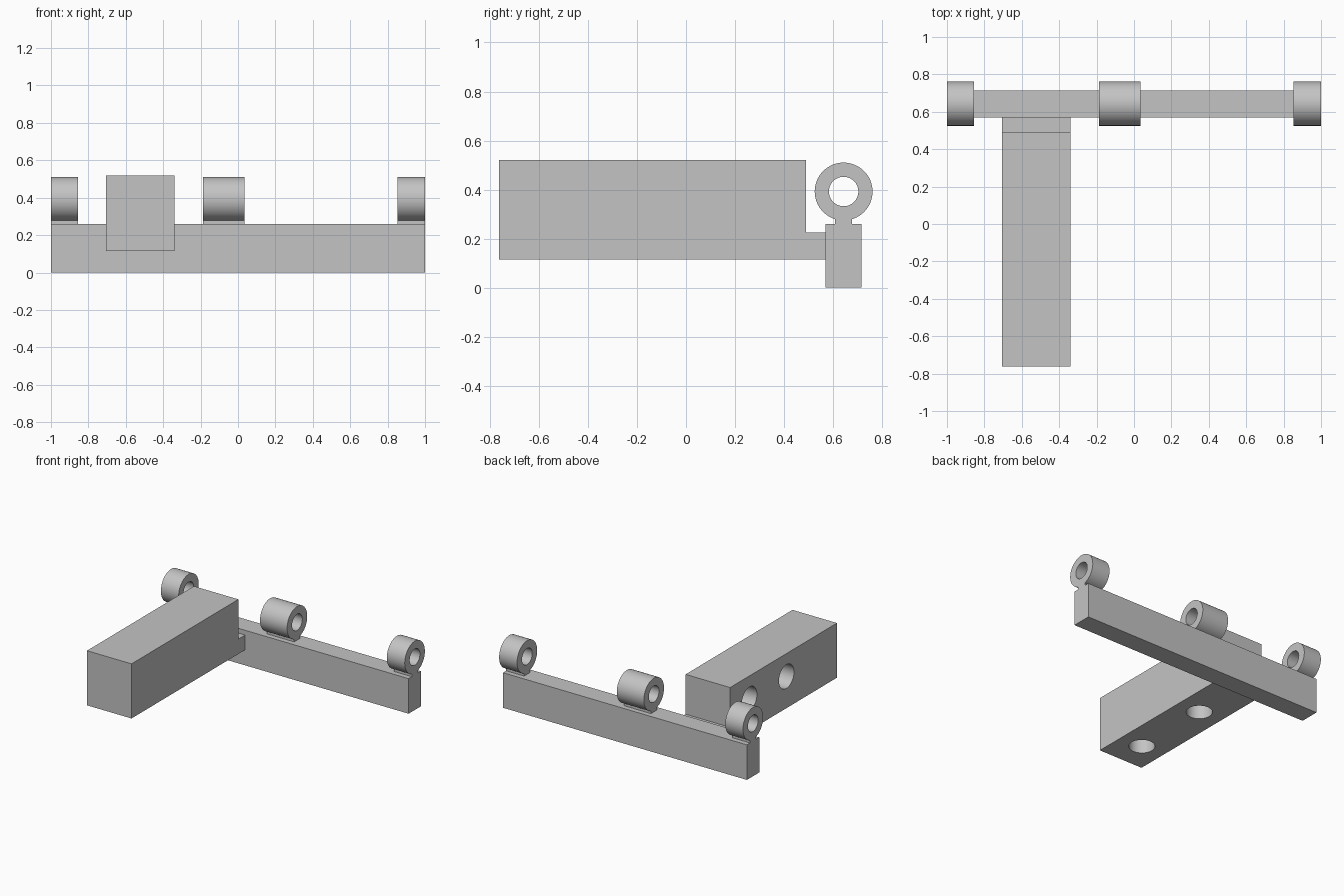
import bpy, bmesh, math

if "Cube" in bpy.data.objects:
    bpy.data.objects.remove(bpy.data.objects["Cube"])

grey = bpy.data.materials.new("plain grey")
grey.diffuse_color = (0.55, 0.55, 0.55, 1)
grey.use_nodes = True
grey.node_tree.nodes["Principled BSDF"].inputs["Base Color"].default_value = grey.diffuse_color


def finish(name, bm, smooth=False):
    bmesh.ops.recalc_face_normals(bm, faces=bm.faces)
    mesh = bpy.data.meshes.new(name)
    bm.to_mesh(mesh)
    bm.free()
    mesh.materials.append(grey)
    ob = bpy.data.objects.new(name, mesh)
    bpy.context.collection.objects.link(ob)
    if smooth:
        smooth_sharp(ob)
    return ob


def smooth_sharp(ob):
    bpy.ops.object.select_all(action='DESELECT')
    bpy.context.view_layer.objects.active = ob
    ob.select_set(True)
    bpy.ops.object.shade_smooth_by_angle(angle=math.radians(30))


def extrude_x(name, profile, x0, x1):
    """Extrude a (y, z) outline from x0 to x1."""
    bm = bmesh.new()
    face = bm.faces.new([bm.verts.new((x0, y, z)) for y, z in profile])
    out = bmesh.ops.extrude_face_region(bm, geom=[face])
    for v in out["geom"]:
        if isinstance(v, bmesh.types.BMVert):
            v.co.x = x1
    return finish(name, bm)


def rect(y0, y1, z0, z1):
    return [(y0, z0), (y1, z0), (y1, z1), (y0, z1)]


def tube_x(name, x0, x1, y, z, outer, inner, n=64):
    """Hollow cylinder along x."""
    bm = bmesh.new()
    loops = []
    for x, r in ((x0, outer), (x1, outer), (x1, inner), (x0, inner)):
        loops.append([bm.verts.new((x, y + r * math.cos(2 * math.pi * i / n),
                                    z + r * math.sin(2 * math.pi * i / n)))
                      for i in range(n)])
    for a, b in zip(loops, loops[1:] + loops[:1]):
        for i in range(n):
            j = (i + 1) % n
            bm.faces.new((a[i], a[j], b[j], b[i]))
    return finish(name, bm, smooth=True)


def drill(target, location, rotation, depth, radius=0.088):
    """Cut a blind hole reaching `depth` into the surface at `location`."""
    bpy.ops.mesh.primitive_cylinder_add(vertices=64, radius=radius, depth=2 * depth,
                                        location=location, rotation=rotation)
    cutter = bpy.context.object
    cutter.hide_render = True
    cutter.data.materials.append(grey)
    mod = target.modifiers.new("hole", 'BOOLEAN')
    mod.operation, mod.solver, mod.object = 'DIFFERENCE', 'EXACT', cutter
    bpy.context.view_layer.objects.active = target
    bpy.ops.object.modifier_apply(modifier=mod.name)
    bpy.data.objects.remove(cutter)


# Long rail at the back
extrude_x("rail", rect(0.57, 0.715, 0, 0.26), -1, 1)

# Hinge knuckles, each on a narrow neck
for side, x0, x1 in (("left", -1, -0.855), ("middle", -0.187, 0.035), ("right", 0.853, 1)):
    tube_x(side + "_knuckle", x0, x1, 0.643, 0.392, 0.118, 0.06)
    extrude_x(side + "_neck", rect(0.608, 0.678, 0.26, 0.29), x0, x1)

# Arm block with a low tab joining the rail
arm = extrude_x("arm", [(-0.762, 0.115), (0.57, 0.115), (0.57, 0.225), (0.49, 0.225),
                        (0.49, 0.52), (-0.762, 0.52)], -0.705, -0.34)

# Two blind holes in the left side, two in the underside
for y in (-0.17, 0.264):
    drill(arm, (-0.705, y, 0.35), (0, math.pi / 2, 0), 0.24)
for y in (-0.54, 0.06):
    drill(arm, (-0.522, y, 0.115), (0, 0, 0), 0.26)
smooth_sharp(arm)
